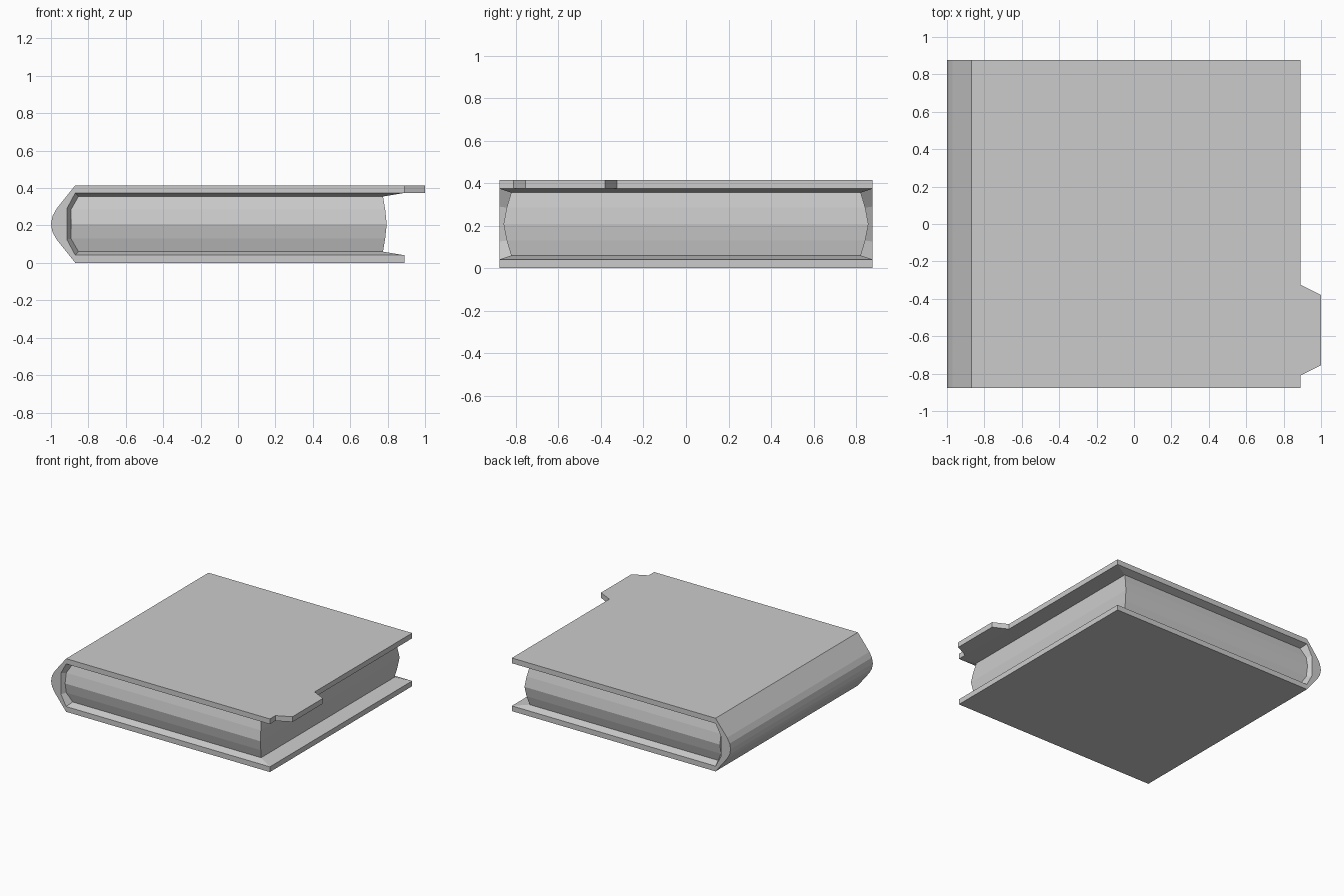
import bpy
import bmesh

cube = bpy.data.objects.get("Cube")
if cube:
    bpy.data.objects.remove(cube, do_unlink=True)

grey = bpy.data.materials.new("plain grey")
grey.use_nodes = True
grey.diffuse_color = (0.6, 0.6, 0.6, 1)
grey.node_tree.nodes["Principled BSDF"].inputs["Base Color"].default_value = (0.6, 0.6, 0.6, 1)

HALF = 0.878          # half length of the spine
EDGE = 0.89           # fore edge of the covers
TOP, LID = 0.415, 0.374


def build(name, fill):
    """Make a flat-shaded object whose faces are added by fill(add)."""
    bm = bmesh.new()
    fill(lambda *pts: bm.faces.new([bm.verts.new(p) for p in pts]))
    bmesh.ops.remove_doubles(bm, verts=bm.verts, dist=0.0001)
    bmesh.ops.recalc_face_normals(bm, faces=bm.faces)
    mesh = bpy.data.meshes.new(name)
    bm.to_mesh(mesh)
    bm.free()
    mesh.materials.append(grey)
    obj = bpy.data.objects.new(name, mesh)
    bpy.context.collection.objects.link(obj)
    return obj


def mirrored(half):
    """Complete an upper (x, z) chain with its reflection about mid height."""
    low = [(x, TOP - z) for x, z in reversed(half) if abs(z - TOP / 2) > 0.001]
    return half + low


# Profiles running from the top fore edge round the spine to the bottom
outer = mirrored([(EDGE, TOP), (-0.87, TOP), (-0.97, 0.29), (-0.992, 0.25), (-1, TOP / 2)])
inner = mirrored([(EDGE, LID), (-0.87, LID), (-0.915, 0.29)])
# Page rows: height, spine x, fore edge x, half length
rows = [(0.355, -0.853, 0.775, 0.822), (0.285, -0.893, 0.787, 0.843),
        (TOP / 2, -0.893, 0.795, 0.858)]
rows += [(TOP - z, a, b, y) for z, a, b, y in reversed(rows[:2])]


def cover_faces(add):
    def at(p, y):
        return (p[0], y, p[1])
    # Outside of boards and spine
    for p, q in zip(outer, outer[1:]):
        add(at(p, -HALF), at(q, -HALF), at(q, HALF), at(p, HALF))
    # Fore edges of both boards
    for i in (0, -1):
        p, q = outer[i], inner[i]
        add(at(p, -HALF), at(q, -HALF), at(q, HALF), at(p, HALF))
    # Sloped lining from the board rims to the page block
    ends = [rows[0], rows[1], rows[3], rows[4]]
    top, bottom = rows[0], rows[-1]
    ring = [(top[2], top[0], top[3])] + [(r[1], r[0], r[3]) for r in ends]
    ring.append((bottom[2], bottom[0], bottom[3]))
    for s in (-1, 1):
        add(*[at(p, s * HALF) for p in outer + inner[::-1]])
        lining = [(x, s * y, z) for x, z, y in ring]
        for i in range(len(inner) - 1):
            add(at(inner[i], s * HALF), at(inner[i + 1], s * HALF), lining[i + 1], lining[i])
    for i in (0, -1):
        x, z, y = ring[i]
        add(at(inner[i], -HALF), at(inner[i], HALF), (x, y, z), (x, -y, z))


def page_faces(add):
    def loop(row):
        z, a, b, y = row
        return [(a, -y, z), (b, -y, z), (b, y, z), (a, y, z)]
    for r, t in zip(rows, rows[1:]):
        lo, hi = loop(r), loop(t)
        for i in range(4):
            j = (i + 1) % 4
            add(lo[i], lo[j], hi[j], hi[i])
    add(*loop(rows[0]))
    add(*loop(rows[-1]))


def tab_faces(add):
    plan = [(EDGE, -0.81), (1, -0.755), (1, -0.38), (EDGE, -0.325)]
    add(*[(x, y, TOP) for x, y in plan])
    add(*[(x, y, LID) for x, y in plan])
    for i in range(4):
        (a, b), (c, d) = plan[i - 1], plan[i]
        add((a, b, LID), (c, d, LID), (c, d, TOP), (a, b, TOP))


build("cover", cover_faces)
build("pages", page_faces)
build("bookmark_tab", tab_faces)
